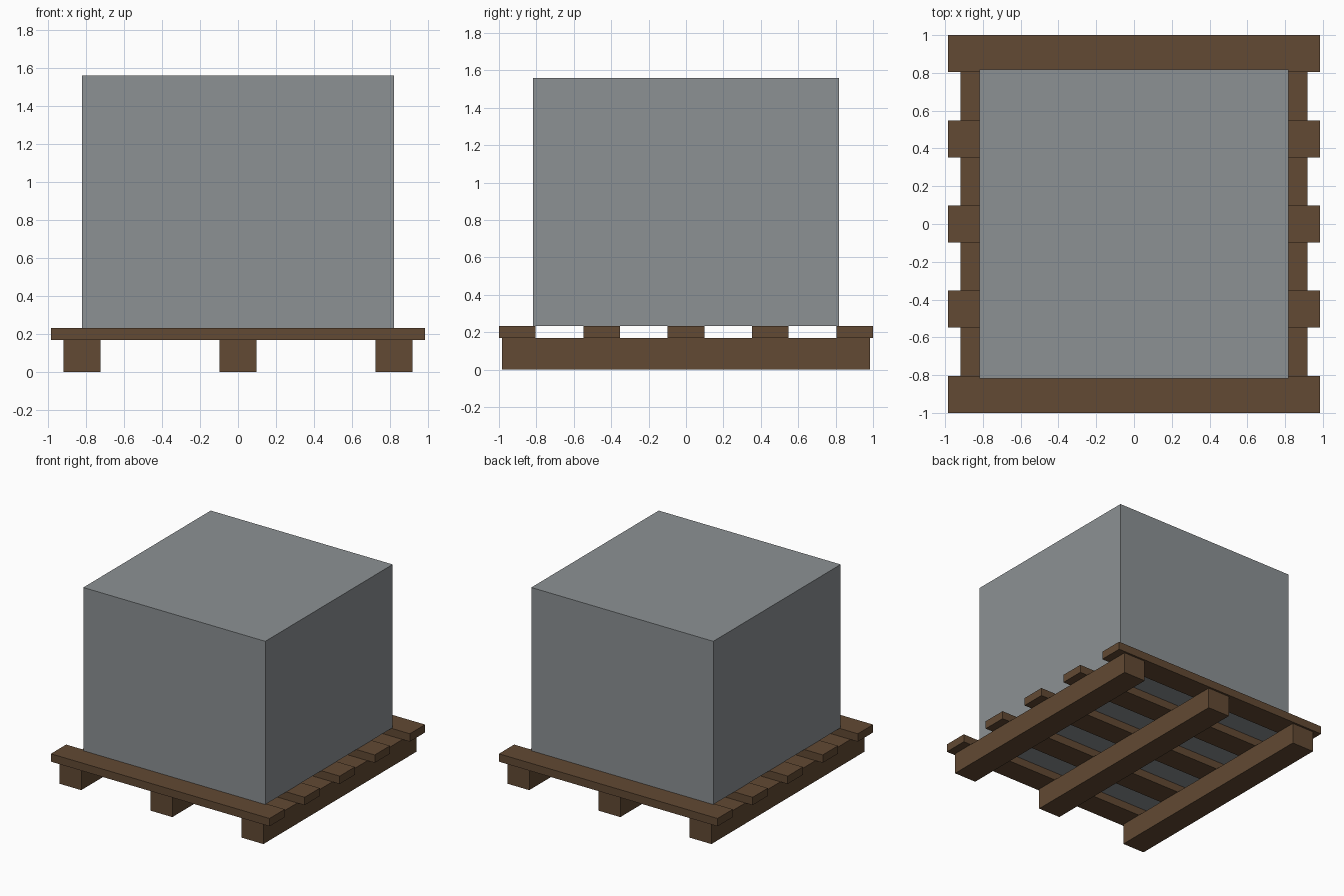
import bpy

if "Cube" in bpy.data.objects:
    bpy.data.objects.remove(bpy.data.objects["Cube"])


def material(name, rgb):
    m = bpy.data.materials.new(name)
    m.diffuse_color = (*rgb, 1.0)
    m.use_nodes = True
    m.node_tree.nodes["Principled BSDF"].inputs["Base Color"].default_value = m.diffuse_color
    return m


wood = material("brown wood", (0.122, 0.067, 0.033))
grey = material("grey crate", (0.262, 0.283, 0.296))


def box(name, center, size, mat):
    bpy.ops.mesh.primitive_cube_add(size=1, location=center)
    ob = bpy.context.object
    ob.name = name
    ob.scale = size
    bpy.ops.object.transform_apply(location=False, rotation=False, scale=True)
    ob.data.materials.append(mat)
    return ob


RUNNER_H, DECK_H, TOP = 0.168, 0.232, 1.56
PLANK_W = 0.196

# Three runners along y
for name, x in (("left", -0.82), ("middle", 0.0), ("right", 0.82)):
    box(name + "_runner", (x, 0, RUNNER_H / 2), (PLANK_W, 1.968, RUNNER_H), wood)

# Five deck slats along x
for i in range(5):
    y = (i - 2) * 0.451
    box(f"deck_slat_{i + 1}", (0, y, (RUNNER_H + DECK_H) / 2),
        (1.968, PLANK_W, DECK_H - RUNNER_H), wood)

# Load resting on the pallet
box("cargo_block", (0, 0, (DECK_H + TOP) / 2), (1.638, 1.638, TOP - DECK_H), grey)
